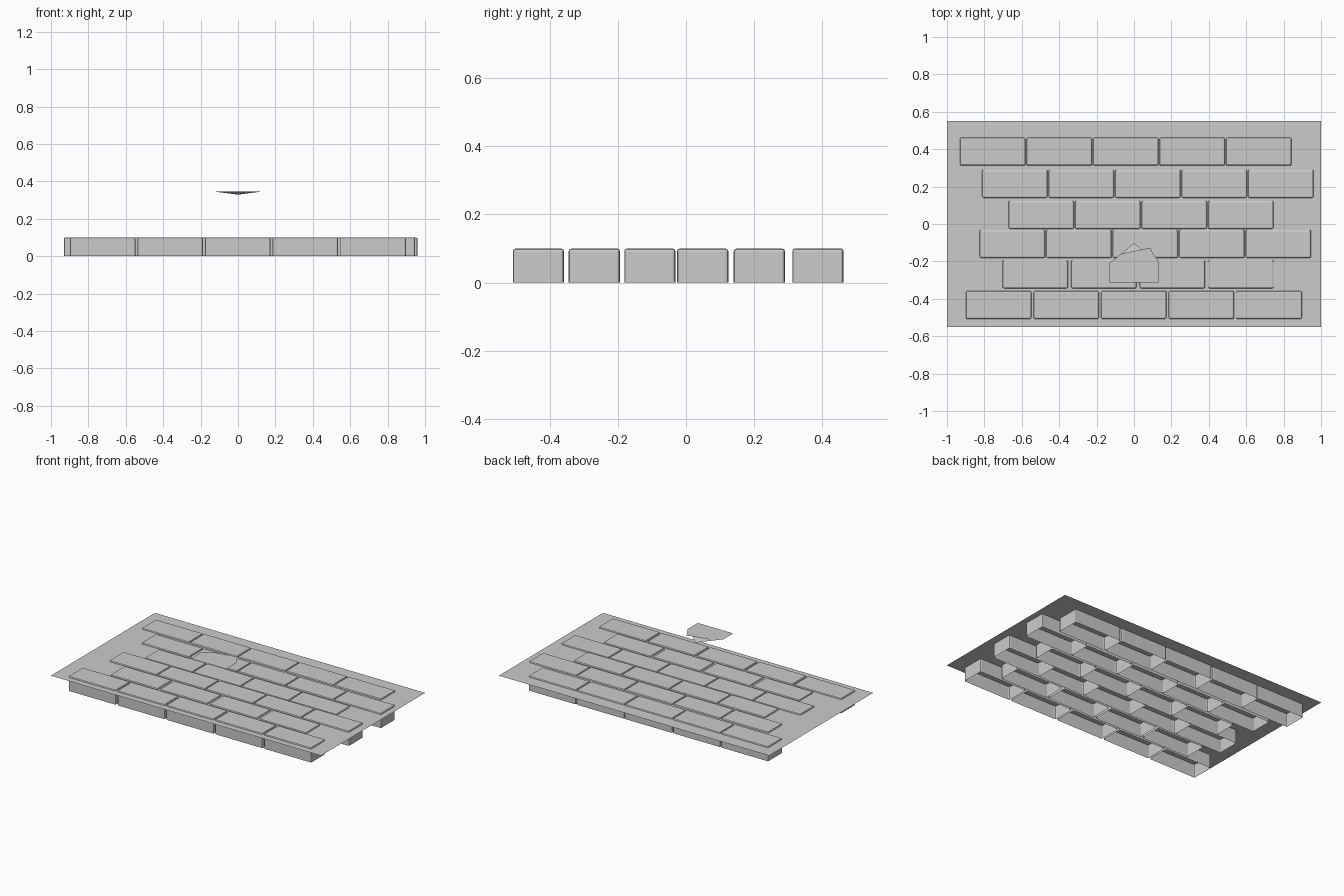
import bpy, bmesh

if "Cube" in bpy.data.objects:
    bpy.data.objects.remove(bpy.data.objects["Cube"])


def finish(bm, name):
    mesh = bpy.data.meshes.new(name)
    bm.to_mesh(mesh)
    bm.free()
    ob = bpy.data.objects.new(name, mesh)
    bpy.context.collection.objects.link(ob)
    return ob


def sheet(name, faces):
    bm = bmesh.new()
    for pts in faces:
        bm.faces.new([bm.verts.new(p) for p in pts])
    return finish(bm, name)


W, D, H = 0.35, 0.15, 0.10


def brick(name, x0, y):
    # hollow block, open underneath, with softened top and corner edges
    bm = bmesh.new()
    bmesh.ops.create_cube(bm, size=1)
    for v in bm.verts:
        v.co.x = x0 + (v.co.x + 0.5) * W
        v.co.y = y + v.co.y * D
        v.co.z = (v.co.z + 0.5) * H
    bm.normal_update()
    bottom = [f for f in bm.faces if f.normal.z < -0.5]
    bmesh.ops.delete(bm, geom=bottom, context='FACES_ONLY')
    edges = [e for e in bm.edges if len(e.link_faces) == 2]
    bmesh.ops.bevel(bm, geom=edges, offset=0.008, segments=2, profile=0.5,
                    affect='EDGES', clamp_overlap=True)
    return finish(bm, name)


# mortar sheet
sheet("mortar_sheet", [[(-1, -0.55, 0.09), (1, -0.55, 0.09),
                        (1, 0.55, 0.09), (-1, 0.55, 0.09)]])

# brick rows: y centre, first x, last right edge, count
rows = [(0.387, -0.931, 0.842, 5), (0.215, -0.812, 0.960, 5),
        (0.049, -0.671, 0.745, 4), (-0.106, -0.825, 0.947, 5),
        (-0.269, -0.703, 0.747, 4), (-0.433, -0.899, 0.897, 5)]
for r, (y, left, right, n) in enumerate(rows):
    pitch = (right - W - left) / (n - 1)
    for i in range(n):
        brick(f"brick_{r + 1}_{i + 1}", left + i * pitch, y)

# small floating chip: flat plate with a drooping pointed tip
z = 0.346
outline = [(-0.131, -0.312), (0.131, -0.312), (0.131, -0.20), (0.105, -0.165),
           (0.088, -0.127), (-0.065, -0.158), (-0.131, -0.208)]
sheet("chip_plate", [[(x, y, z) for x, y in outline]])
sheet("chip_tip", [[(-0.131, -0.21, z), (0.131, -0.21, z), (0, -0.103, 0.329)]])
